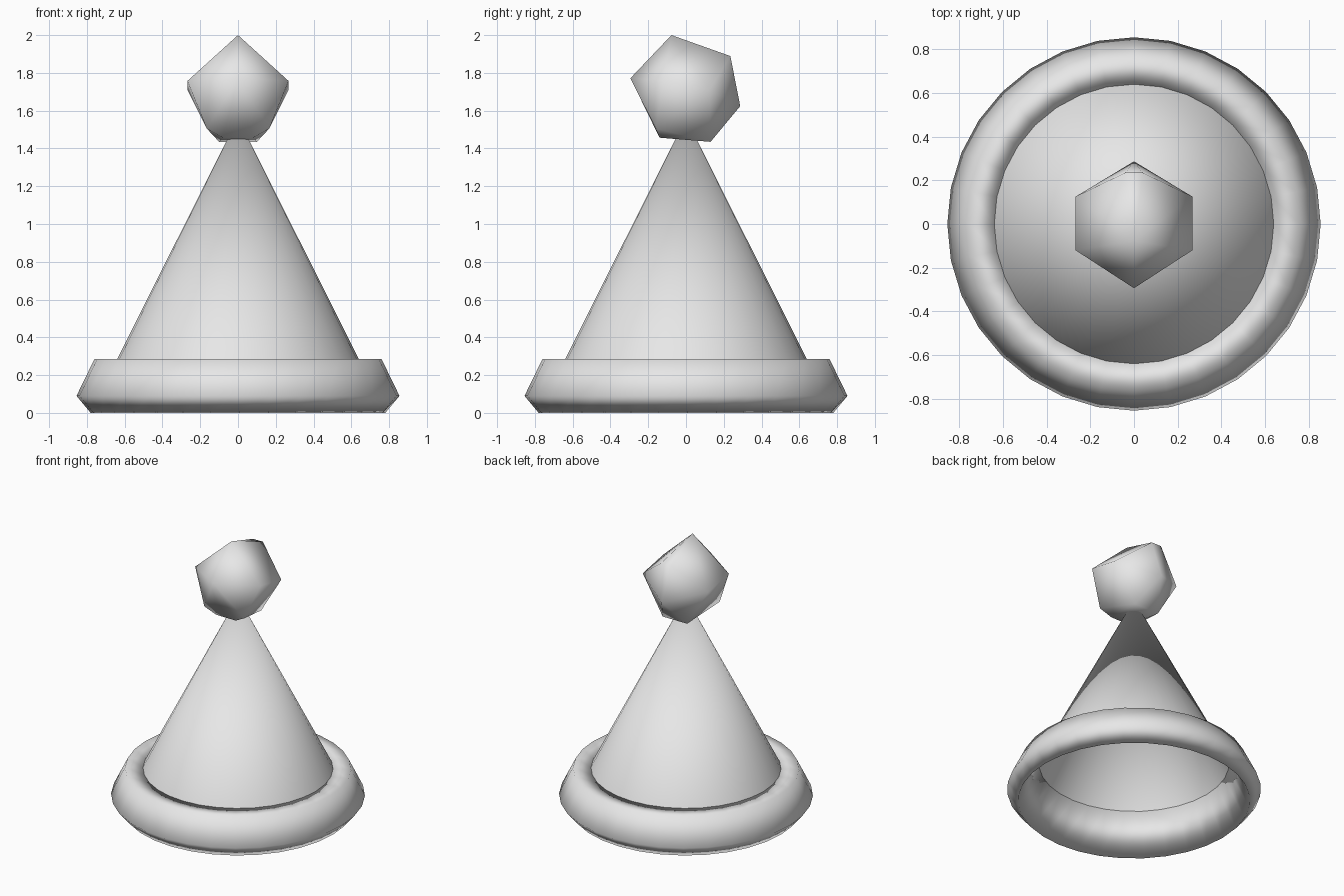
import bpy, bmesh, math

if "Cube" in bpy.data.objects:
    bpy.data.objects.remove(bpy.data.objects["Cube"])

grey = bpy.data.materials.new("light_grey")
grey.diffuse_color = (0.8, 0.8, 0.8, 1)
grey.use_nodes = True
grey.node_tree.nodes["Principled BSDF"].inputs["Base Color"].default_value = grey.diffuse_color
SEGMENTS = 32


def finish(name, bm):
    bmesh.ops.recalc_face_normals(bm, faces=bm.faces)
    for f in bm.faces:
        f.smooth = True
    mesh = bpy.data.meshes.new(name)
    bm.to_mesh(mesh)
    bm.free()
    mesh.materials.append(grey)
    obj = bpy.data.objects.new(name, mesh)
    bpy.context.collection.objects.link(obj)
    return obj


def lathe(name, profile, closed):
    """Turn a (radius, height) profile around z."""
    bm = bmesh.new()
    verts = [bm.verts.new((r, 0, z)) for r, z in profile]
    pairs = list(zip(verts, verts[1:]))
    if closed:
        pairs.append((verts[-1], verts[0]))
    edges = [bm.edges.new(p) for p in pairs]
    bmesh.ops.spin(bm, geom=verts + edges, cent=(0, 0, 0), axis=(0, 0, 1),
                   angle=math.tau, steps=SEGMENTS, use_merge=True)
    bmesh.ops.remove_doubles(bm, verts=bm.verts, dist=0.0005)
    return finish(name, bm)


# Rolled brim, its inner wall following the slope of the cone
lathe("brim", [(0.64, 0.285), (0.78, 0), (0.855, 0.09), (0.76, 0.285)], True)

# Hollow cone, open at the bottom
bm = bmesh.new()
bmesh.ops.create_cone(bm, cap_ends=False, segments=SEGMENTS,
                      radius1=0.64, radius2=0, depth=1.275)
bmesh.ops.translate(bm, verts=bm.verts, vec=(0, 0, 0.285 + 1.275 / 2))
bmesh.ops.remove_doubles(bm, verts=bm.verts, dist=0.0005)
finish("cone", bm)

# Faceted bobble on the tip, mirrored left to right
half = [(0, -0.077, 2.0), (0, -0.294, 1.772), (0.268, -0.12, 1.757),
        (0.165, -0.16, 1.505), (0.08, -0.14, 1.457), (0.04, 0.235, 1.889),
        (0.268, 0.125, 1.71), (0, 0.287, 1.624), (0.1, 0.13, 1.435)]
bm = bmesh.new()
for x, y, z in half:
    for sx in ([1, -1] if x else [1]):
        bm.verts.new((x * sx, y, z))
bmesh.ops.convex_hull(bm, input=bm.verts)
finish("bobble", bm)
